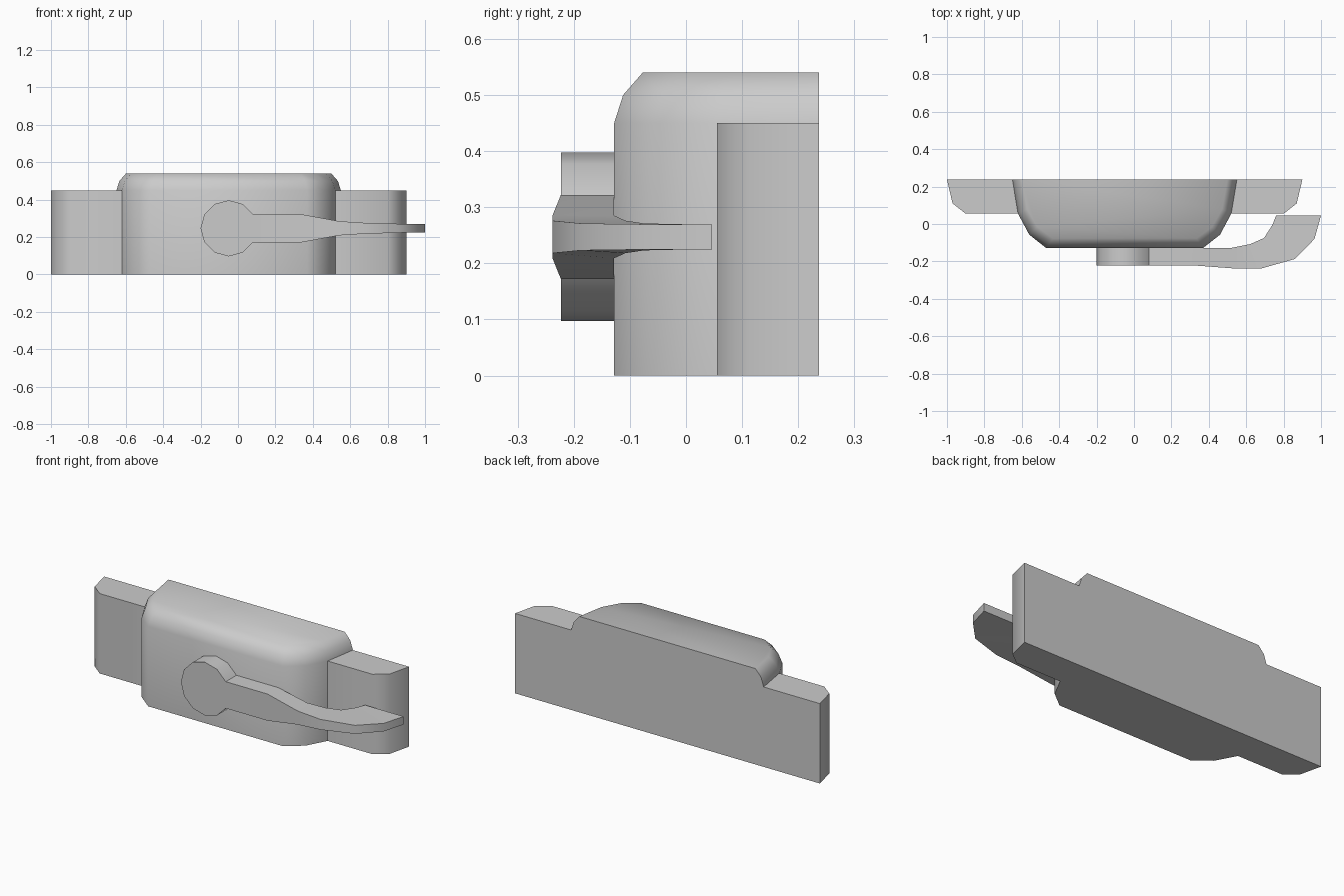
import bpy, bmesh
from math import cos, sin, pi, radians

if "Cube" in bpy.data.objects:
    bpy.data.objects.remove(bpy.data.objects["Cube"])

CX, BACK = -0.05, 0.237      # housing centre line and flat back plane


def loft(name, rings, angle):
    """Closed solid through matching rings of points, capped at both ends."""
    bm = bmesh.new()
    vs = [[bm.verts.new(p) for p in ring] for ring in rings]
    n = len(rings[0])
    for a, b in zip(vs, vs[1:]):
        for i in range(n):
            j = (i + 1) % n
            bm.faces.new((a[i], a[j], b[j], b[i]))
    bm.faces.new(vs[0])
    bm.faces.new(vs[-1])
    bmesh.ops.recalc_face_normals(bm, faces=bm.faces)
    me = bpy.data.meshes.new(name)
    bm.to_mesh(me)
    bm.free()
    ob = bpy.data.objects.new(name, me)
    bpy.context.collection.objects.link(ob)
    bpy.ops.object.select_all(action='DESELECT')
    ob.select_set(True)
    bpy.context.view_layer.objects.active = ob
    bpy.ops.object.shade_smooth_by_angle(angle=radians(angle))
    return ob


# Housing: mirrored half outline, inset toward the back plane for the rounded top
half = [(0.60, BACK), (0.57, 0.055), (0.51, -0.057), (0.42, -0.128)]
outline = half + [(-x, y) for x, y in reversed(half)]
rings = []
for z, d in [(0, 0), (0.45, 0), (0.50, 0.016), (0.54, 0.051)]:
    sx, sy = 1 - d / 0.60, 1 - d / 0.365
    rings.append([(CX + x * sx, BACK - (BACK - y) * sy, z) for x, y in outline])
loft("housing", rings, 52)

# Side mounting tabs
tab = [(0.60, BACK), (0.95, BACK), (0.92, 0.11), (0.85, 0.055), (0.57, 0.055)]
for side, s in (("left", -1), ("right", 1)):
    loft(f"mounting_tab_{side}",
         [[(CX + s * x, y, z) for x, y in tab] for z in (0, 0.45)], 45)

# Twelve-sided pivot knob
ZC = 0.247
loft("pivot_knob",
     [[(CX + 0.15 * cos(k * pi / 6), y, ZC + 0.15 * sin(k * pi / 6))
       for k in range(12) if k != 0] for y in (-0.128, -0.223)], 40)

# Lever arm: front x, y, back x, y, half height
stations = [
    (0.08, -0.223, 0.08, -0.128, 0.075),
    (0.34, -0.223, 0.34, -0.128, 0.075),
    (0.54, -0.238, 0.52, -0.128, 0.038),
    (0.68, -0.238, 0.62, -0.108, 0.029),
    (0.86, -0.187, 0.695, -0.075, 0.024),
    (0.965, -0.08, 0.74, -0.005, 0.0225),
    (1.00, 0.046, 0.76, 0.046, 0.0225),
]
loft("lever_arm",
     [[(fx, fy, ZC - h), (fx, fy, ZC + h), (bx, by, ZC + h), (bx, by, ZC - h)]
      for fx, fy, bx, by, h in stations], 35)
